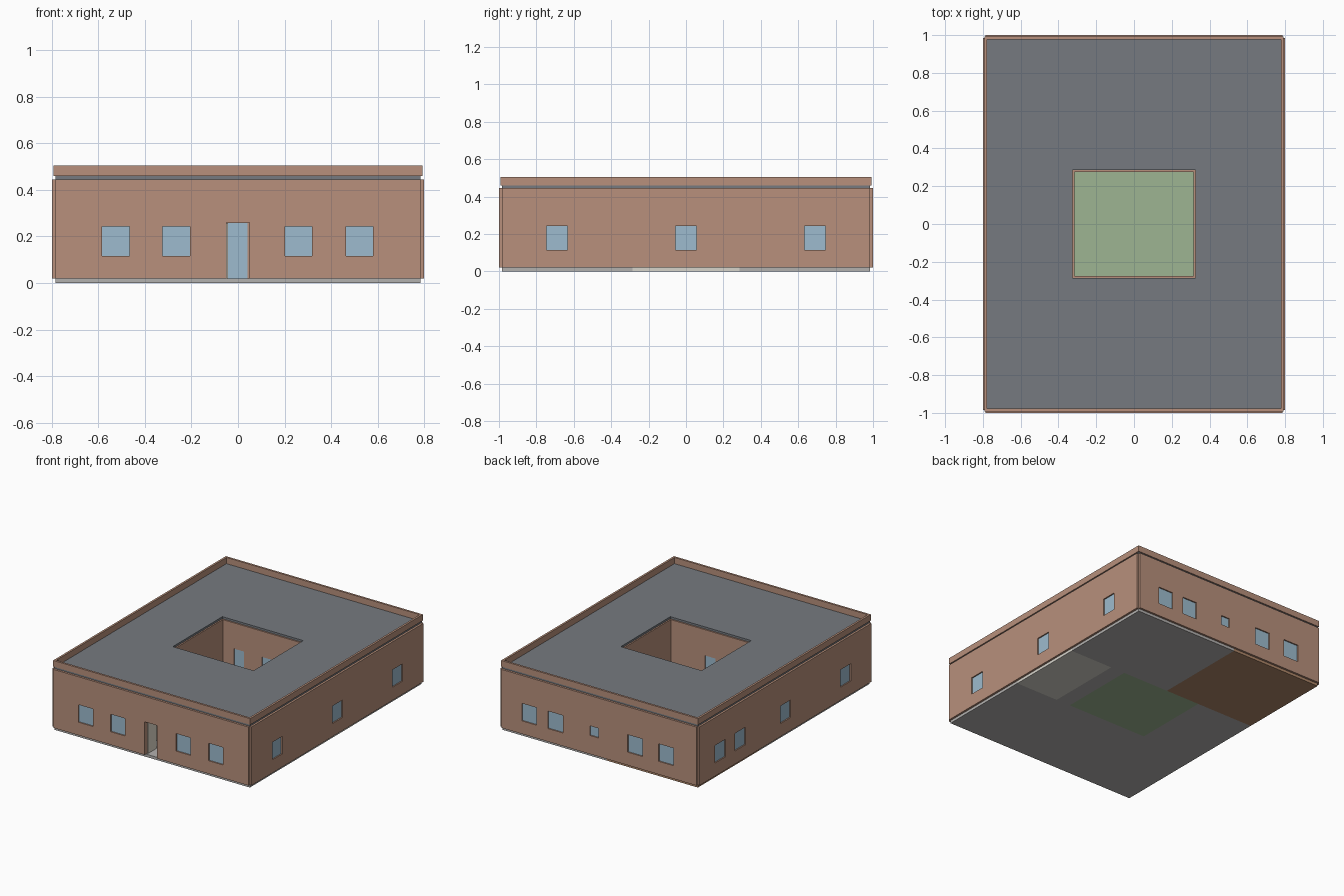
import bpy

if "Cube" in bpy.data.objects:
    bpy.data.objects.remove(bpy.data.objects["Cube"])

X, Y = 0.785, 0.985          # wall centre lines
CX, CY = 0.325, 0.285        # courtyard centre lines
FLOOR, WALL_TOP, ROOF_TOP, TOP = 0.02, 0.445, 0.46, 0.505


def material(name, r, g, b):
    m = bpy.data.materials.new(name)
    m.diffuse_color = (r, g, b, 1)
    m.use_nodes = True
    m.node_tree.nodes["Principled BSDF"].inputs["Base Color"].default_value = m.diffuse_color
    return m


BRICK = material("clay_render", 0.48, 0.28, 0.20)
GLASS = material("glass", 0.34, 0.50, 0.62)
ROOF = material("roofing", 0.18, 0.195, 0.215)
GRASS = material("grass", 0.34, 0.46, 0.29)
WOOD = material("wood_floor", 0.42, 0.24, 0.14)
STONE = material("floor_grey", 0.45, 0.44, 0.43)
TILE = material("tile_floor", 0.68, 0.66, 0.60)
CREAM = material("inner_plaster", 0.75, 0.70, 0.60)


def box(name, x, y, z, mat=None):
    """Box from three (low, high) ranges."""
    v = [(a, b, c) for a in x for b in y for c in z]
    f = [(0, 1, 3, 2), (4, 6, 7, 5), (0, 4, 5, 1),
         (2, 3, 7, 6), (0, 2, 6, 4), (1, 5, 7, 3)]
    me = bpy.data.meshes.new(name)
    me.from_pydata(v, [], f)
    ob = bpy.data.objects.new(name, me)
    bpy.context.collection.objects.link(ob)
    if mat:
        me.materials.append(mat)
    return ob


def along(name, axis, span, across, z, mat=None):
    """Box running along x or y."""
    if axis == "x":
        return box(name, span, across, z, mat)
    return box(name, across, span, z, mat)


def wall(name, axis, pos, half, thick, openings):
    """Wall with cut openings (centre, width, bottom, top, glazed)."""
    t = thick / 2
    w = along(name, axis, (-half, half), (pos - t, pos + t), (FLOOR, WALL_TOP), BRICK)
    cutters = []
    for i, (c, wd, z0, z1, glazed) in enumerate(openings):
        s = (c - wd / 2, c + wd / 2)
        low = z0 - 0.01 if z0 <= FLOOR else z0
        cut = along("cutter", axis, s, (pos - thick, pos + thick), (low, z1))
        cut.hide_render = True
        cutters.append(cut)
        mod = w.modifiers.new("opening", "BOOLEAN")
        mod.operation, mod.solver, mod.object = "DIFFERENCE", "EXACT", cut
        if glazed:
            g = thick * 0.2
            along(f"{name}_pane_{i + 1}", axis, s, (pos - g, pos + g), (z0, z1), GLASS)
    # bake the openings and drop the cutters
    dg = bpy.context.evaluated_depsgraph_get()
    me = bpy.data.meshes.new_from_object(w.evaluated_get(dg))
    w.modifiers.clear()
    w.data = me
    for c in cutters:
        bpy.data.objects.remove(c)


def windows(centres, width):
    return [(c, width, 0.115, 0.242, True) for c in centres]


def ring(name, ox, oy, ix, iy, z, mat):
    """Rectangular ring from four boxes."""
    for s, side in ((-1, "front"), (1, "back")):
        box(f"{name}_{side}", (-ox, ox), sorted((s * iy, s * oy)), z, mat)
    for s, side in ((-1, "left"), (1, "right")):
        box(f"{name}_{side}", sorted((s * ix, s * ox)), (-iy, iy), z, mat)


# Floors
F = (0, FLOOR)
box("front_floor", (-X, X), (-Y, -CY), F, STONE)
box("left_floor", (-X, -CX), (-CY, CY), F, STONE)
box("right_corridor_floor", (CX, 0.44), (-CY, CY), F, STONE)
box("right_room_floor", (0.44, X), (-CY, CY), F, TILE)
box("back_left_floor", (-X, -0.05), (CY, Y), F, WOOD)
box("back_right_floor", (-0.05, X), (CY, Y), F, STONE)
box("courtyard_lawn", (-CX, CX), (-CY, CY), F, GRASS)

# Outer walls with windows and the front doorway
DOOR = (0, 0.1, FLOOR, 0.26, False)
wall("front_wall", "x", -Y, X, 0.03, windows((-0.525, -0.265, 0.26, 0.522), 0.117) + [DOOR])
wall("back_wall", "x", Y, X, 0.03, windows((-0.54, -0.29, 0.35, 0.56), 0.12)
     + [(0.037, 0.07, 0.155, 0.225, True)])
wall("right_wall", "y", X, Y, 0.03, windows((-0.69, 0, 0.69), 0.112))
wall("left_wall", "y", -X, Y, 0.03, windows((-0.69, 0, 0.52, 0.75), 0.12))

# Open front door leaf
box("front_door_leaf", (-0.05, -0.044), (-0.97, -0.875), (FLOOR, 0.258), CREAM)

# Courtyard walls with glazed doors
gl = (FLOOR, 0.258, True)
wall("court_front_wall", "x", -CY, CX, 0.02, [(-0.002, 0.085, *gl)])
wall("court_back_wall", "x", CY, CX, 0.02, [(-0.184, 0.08, *gl), (0.045, 0.09, *gl)])
wall("court_left_wall", "y", -CX, CY, 0.02, [(0, 0.09, *gl)])
wall("court_right_wall", "y", CX, CY, 0.02, [(0, 0.09, *gl)])

# Inner partitions
e = 0.016
for i, (axis, pos, a, b) in enumerate((
        ("x", -CY, CX + e, X - e), ("x", CY, CX + e, X - e),
        ("x", -CY, e - X, -CX - e), ("x", CY, e - X, -CX - e),
        ("y", -0.12, e - Y, -CY - e), ("y", 0.12, e - Y, -CY - e),
        ("y", -0.05, CY + e, Y - e), ("y", 0.13, CY + e, Y - e),
        ("y", 0.44, e - CY, CY - e))):
    along(f"partition_{i + 1}", axis, sorted((a, b)), (pos - 0.007, pos + 0.007),
          (FLOOR, WALL_TOP), CREAM)

# Flat roof around the courtyard, and parapet
ring("roof", X, Y, CX, CY, (WALL_TOP, ROOF_TOP), ROOF)
ring("parapet", X + 0.007, Y + 0.007, X - 0.008, Y - 0.008, (ROOF_TOP, TOP), BRICK)
